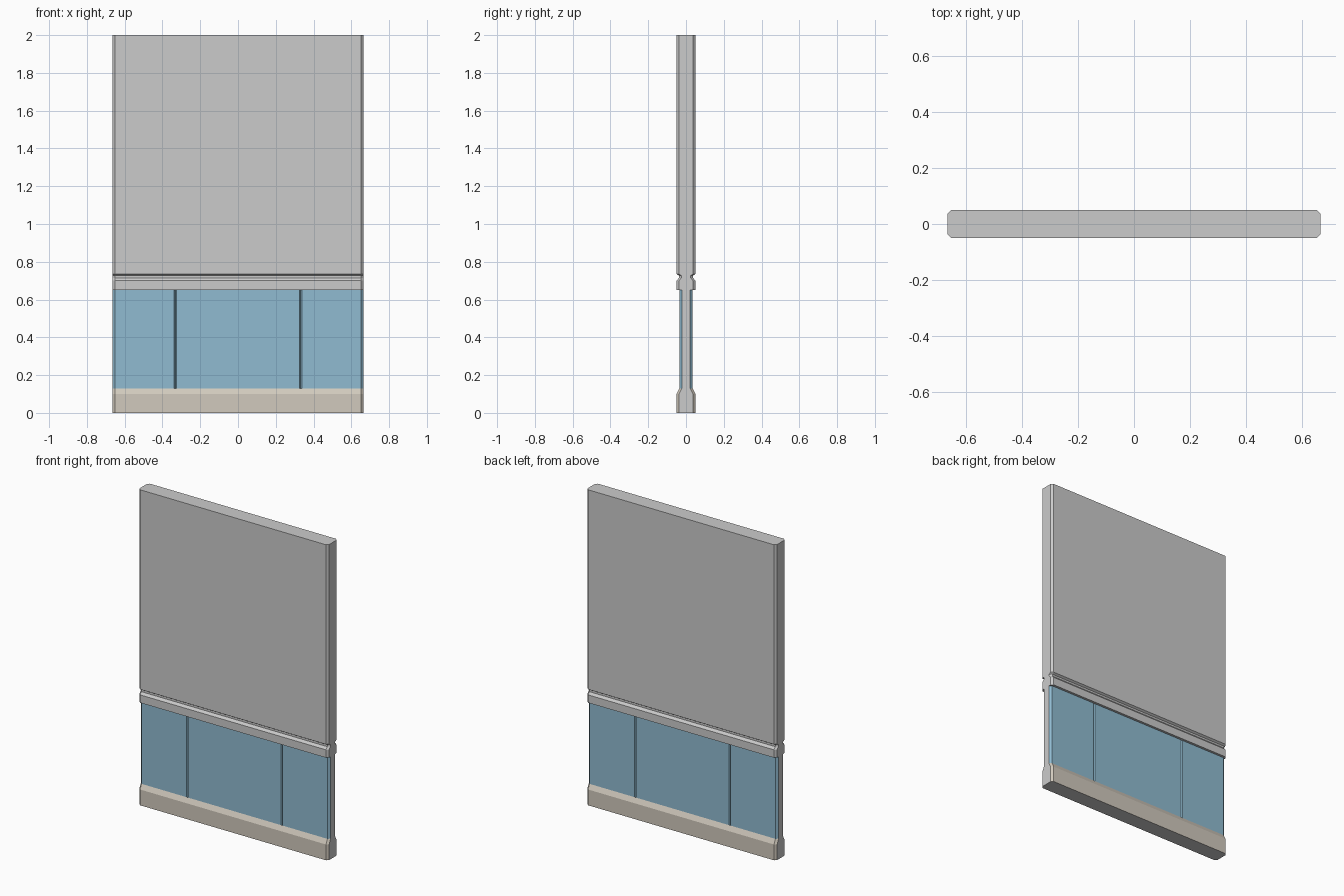
import bpy, bmesh

if "Cube" in bpy.data.objects:
    bpy.data.objects.remove(bpy.data.objects["Cube"])

X, C = 0.665, 0.013          # half width, corner chamfer


def material(name, rgb):
    m = bpy.data.materials.new(name)
    m.diffuse_color = (*rgb, 1)
    m.use_nodes = True
    m.node_tree.nodes["Principled BSDF"].inputs["Base Color"].default_value = m.diffuse_color
    return m


grey = material("grey", (0.6, 0.62, 0.63))
blue = material("blue", (0.28, 0.5, 0.64))
tan = material("tan", (0.64, 0.59, 0.51))


def ring(y, grooves=()):
    """Plan outline with chamfered corners and optional V grooves, counter-clockwise."""
    front = [(-X, -y + C), (-X + C, -y)]
    for gx in grooves:
        front += [(gx - 0.006, -y), (gx, -y + 0.009), (gx + 0.006, -y)]
    front += [(X - C, -y), (X, -y + C)]
    return front + [(-px, -py) for px, py in front]


def loft(name, levels, mat, grooves=(), cap_bottom=False, cap_top=False):
    """Stack outlines through (z, half thickness) levels; the ends stay grey."""
    bm = bmesh.new()
    rows = [[bm.verts.new((px, py, z)) for px, py in ring(y, grooves)] for z, y in levels]
    n = len(rows[0])
    ends = {n // 2 - 1, n - 1}
    for a, b in zip(rows, rows[1:]):
        for i in range(n):
            j = (i + 1) % n
            f = bm.faces.new((a[i], a[j], b[j], b[i]))
            f.material_index = int(i in ends)
    if cap_bottom:
        bm.faces.new(rows[0][::-1]).material_index = 1
    if cap_top:
        bm.faces.new(rows[-1]).material_index = 1
    me = bpy.data.meshes.new(name)
    bm.to_mesh(me)
    bm.free()
    me.materials.append(mat)
    me.materials.append(grey)
    ob = bpy.data.objects.new(name, me)
    bpy.context.collection.objects.link(ob)


# Skirting board with sloped top
loft("baseboard", [(0, 0.05), (0.10, 0.05), (0.13, 0.035)], tan, cap_bottom=True)

# Grooved panelling, tucked slightly behind the skirting
loft("wainscot_panel", [(0.115, 0.035), (0.65, 0.035)], blue, grooves=(-0.332, 0.332))

# Chair rail with a ledge below and a recess above
loft("chair_rail", [(0.65, 0.024), (0.65, 0.05), (0.70, 0.05), (0.715, 0.037), (0.727, 0.037)], grey)

# Upper wall
loft("upper_wall", [(0.727, 0.037), (0.735, 0.05), (2.0, 0.05)], grey, cap_top=True)
